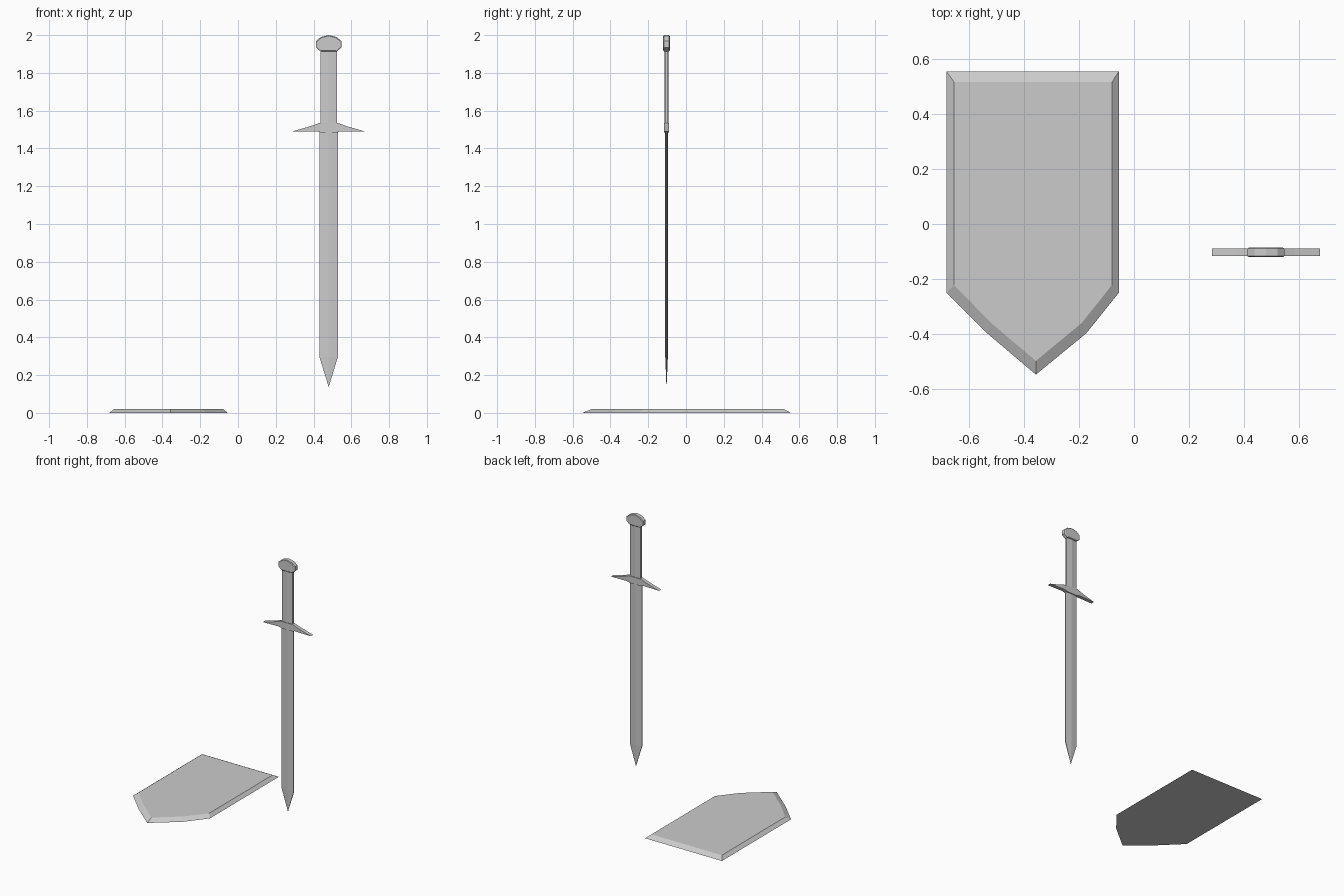
import bpy

if "Cube" in bpy.data.objects:
    bpy.data.objects.remove(bpy.data.objects["Cube"])

SX, SY = 0.48, -0.103  # sword axis


def loft(name, rings):
    """Join equal-length rings of points into a closed, capped solid."""
    n = len(rings[0])
    verts = [p for ring in rings for p in ring]
    faces = [list(range(n))[::-1], [(len(rings) - 1) * n + i for i in range(n)]]
    for r in range(len(rings) - 1):
        for i in range(n):
            j = (i + 1) % n
            faces.append([r * n + i, r * n + j, (r + 1) * n + j, (r + 1) * n + i])
    mesh = bpy.data.meshes.new(name)
    mesh.from_pydata(verts, [], faces)
    mesh.validate()
    obj = bpy.data.objects.new(name, mesh)
    bpy.context.collection.objects.link(obj)
    # consistent outward normals
    bpy.context.view_layer.objects.active = obj
    obj.select_set(True)
    bpy.ops.object.mode_set(mode='EDIT')
    bpy.ops.mesh.select_all(action='SELECT')
    bpy.ops.mesh.normals_make_consistent(inside=False)
    bpy.ops.object.mode_set(mode='OBJECT')
    obj.select_set(False)
    return obj


def mirrored(half):
    """Complete a right-hand outline (dx, z) about the sword axis."""
    return half + [(-x, z) for x, z in reversed(half) if x > 0]


def plate(name, half, layers):
    """Upright plate: layers are (depth offset, outline scale about its middle)."""
    outline = mirrored(half)
    zs = [z for _, z in outline]
    mid = (min(zs) + max(zs)) / 2
    return loft(name, [[(SX + x * s, SY + d, mid + (z - mid) * s) for x, z in outline]
                       for d, s in layers])


def bar(name, sections):
    """Six-sided bar with a centre ridge: sections are (z, half width, edge, ridge)."""
    return loft(name, [[(SX + x, SY + y, z) for x, y in
                        ((w, -e), (w, e), (0, r), (-w, e), (-w, -e), (0, -r))]
                       for z, w, e, r in sections])


# Shield lying flat, with a chamfered rim
outer = [(-0.682, 0.555), (-0.055, 0.555), (-0.055, -0.25), (-0.173, -0.397),
         (-0.357, -0.548), (-0.535, -0.397), (-0.682, -0.25)]
inner = [(-0.655, 0.517), (-0.08, 0.517), (-0.08, -0.222), (-0.19, -0.36),
         (-0.357, -0.498), (-0.52, -0.36), (-0.655, -0.222)]
loft("shield", [[(x, y, 0.0) for x, y in outer], [(x, y, 0.021) for x, y in inner]])

# Blade with pointed tip
bar("blade", [(0.14, 0.0008, 0.0004, 0.0006), (0.297, 0.049, 0.003, 0.007),
              (1.50, 0.049, 0.003, 0.007)])

# Grip
bar("grip", [(1.51, 0.043, 0.007, 0.011), (1.925, 0.043, 0.007, 0.011)])

# Crescent crossguard
plate("crossguard", [(0.04, 1.484), (0.065, 1.491), (0.196, 1.489), (0.105, 1.515), (0.048, 1.535)],
      [(-0.0135, 1), (0.0135, 1)])

# Rounded pommel
plate("pommel", [(0.043, 1.914), (0.068, 1.935), (0.068, 1.968), (0.042, 1.99), (0, 2.0)],
      [(-0.0175, 0.9), (-0.0135, 1), (0.0135, 1), (0.0175, 0.9)])
